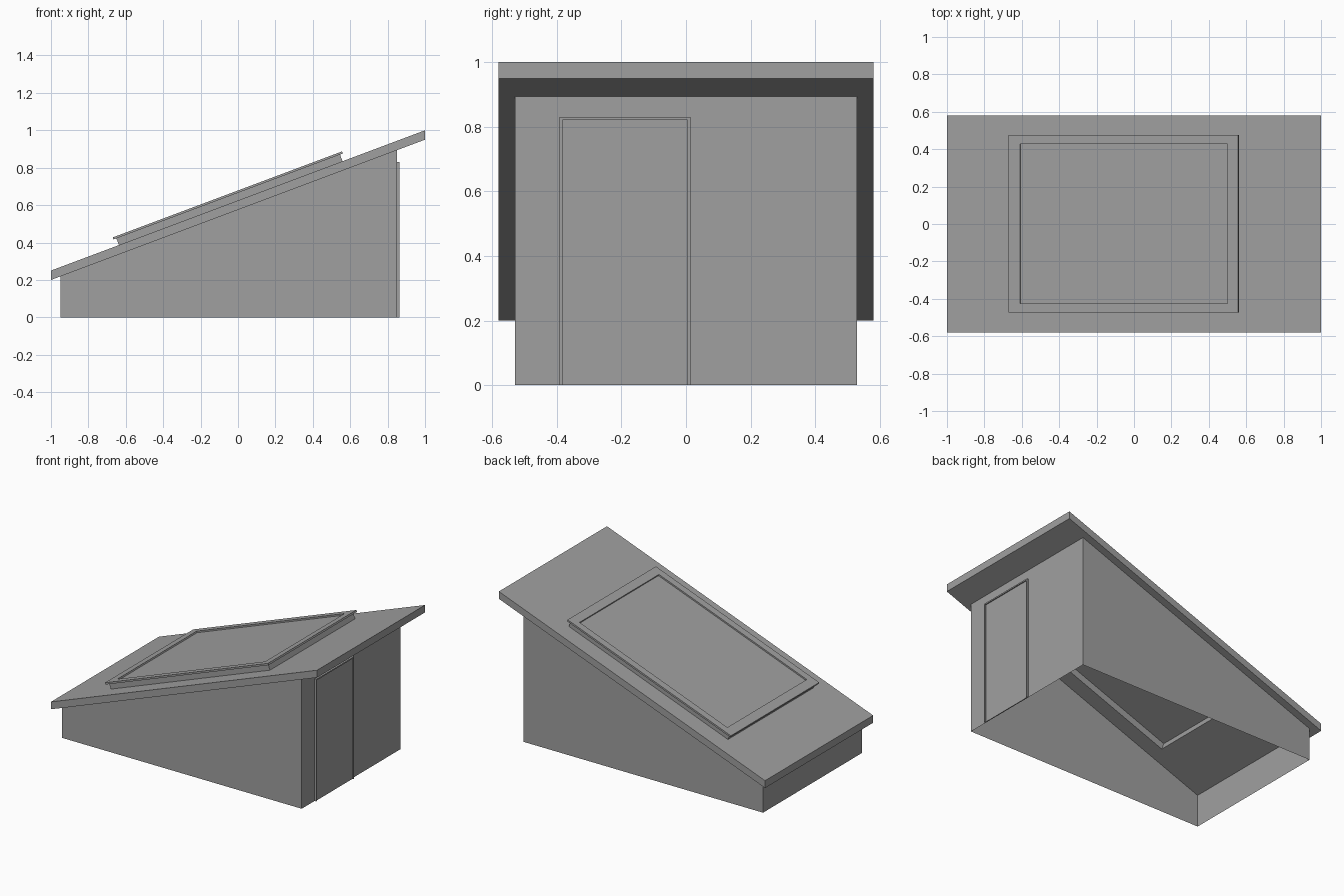
import bpy, bmesh, math
from mathutils import Vector

cube = bpy.data.objects.get("Cube")
if cube:
    bpy.data.objects.remove(cube, do_unlink=True)

# One plain grey for the whole building
grey = bpy.data.materials.new("plain grey")
grey.use_nodes = True
colour = (0.35, 0.35, 0.35, 1)
grey.diffuse_color = colour
grey.node_tree.nodes["Principled BSDF"].inputs["Base Color"].default_value = colour

PITCH = 0.375                    # roof rise per unit of x
ROOF_MID = 0.625                 # roof top height at x = 0
THICK = 0.05                     # vertical roof thickness
ANGLE = math.atan(PITCH)
ALONG = Vector((math.cos(ANGLE), 0, math.sin(ANGLE)))
NORMAL = Vector((-math.sin(ANGLE), 0, math.cos(ANGLE)))
DEPTH = THICK * math.cos(ANGLE)


def on_slope(s, y, h):
    """Point at s along the roof and h square to it."""
    return Vector((0, y, ROOF_MID)) + ALONG * s + NORMAL * h


def on_plumb(x, y, h):
    """Point at plan position x, with h measured straight up."""
    return Vector((x, y, ROOF_MID + PITCH * x + h))


def upright(x, y, h):
    return Vector((x, y, h))


def finish(name, bm):
    bmesh.ops.recalc_face_normals(bm, faces=bm.faces)
    mesh = bpy.data.meshes.new(name)
    bm.to_mesh(mesh)
    bm.free()
    mesh.materials.append(grey)
    obj = bpy.data.objects.new(name, mesh)
    bpy.context.collection.objects.link(obj)
    return obj


def loop(bm, rect, h, place):
    x0, x1, y0, y1 = rect
    return [bm.verts.new(place(x, y, h))
            for x, y in ((x0, y0), (x1, y0), (x1, y1), (x0, y1))]


def bridge(bm, a, b):
    for i in range(4):
        j = (i + 1) % 4
        bm.faces.new((a[i], a[j], b[j], b[i]))


def ring(name, outer, inner, low, high, place=on_slope, in_low=None):
    """Rectangular slab with a rectangular opening."""
    bm = bmesh.new()
    loops = [loop(bm, outer, low, place),
             loop(bm, outer, high, place),
             loop(bm, inner, high, on_slope),
             loop(bm, inner, low if in_low is None else in_low, on_slope)]
    for k in range(4):
        bridge(bm, loops[k], loops[(k + 1) % 4])
    return finish(name, bm)


def block(name, rect, low, high, place):
    bm = bmesh.new()
    a, b = loop(bm, rect, low, place), loop(bm, rect, high, place)
    bridge(bm, a, b)
    bm.faces.new(a)
    bm.faces.new(b)
    return finish(name, bm)


# Thin walls, open below and under the roof
bm = bmesh.new()
plan = (-0.95, 0.85, -0.53, 0.53)
bridge(bm, loop(bm, plan, 0, upright), loop(bm, plan, -THICK, on_plumb))
finish("walls", bm)

# Sloping roof slab with skylight opening
opening = (-0.633, 0.553, -0.424, 0.428)
ring("roof", (-1, 1, -0.58, 0.58), opening, -THICK, 0, on_plumb, -DEPTH)

# Skylight: raised curb, overhanging frame and pane
ring("skylight_curb", (-0.68, 0.597, -0.455, 0.459), opening, 0, 0.038)
ring("skylight_frame", (-0.697, 0.613, -0.472, 0.476), opening, 0.038, 0.05)
block("skylight_pane", opening, 0, 0.04, on_slope)

# Door with slim trim on the tall wall
LEFT, RIGHT, TOP, TRIM = -0.392, 0.014, 0.83, 0.009
block("door_panel", (0.85, 0.856, LEFT + TRIM, RIGHT - TRIM), 0, TOP - TRIM, upright)
for name, y in (("door_trim_front", LEFT), ("door_trim_back", RIGHT - TRIM)):
    block(name, (0.85, 0.863, y, y + TRIM), 0, TOP, upright)
block("door_trim_top", (0.85, 0.863, LEFT + TRIM, RIGHT - TRIM), TOP - TRIM, TOP, upright)
